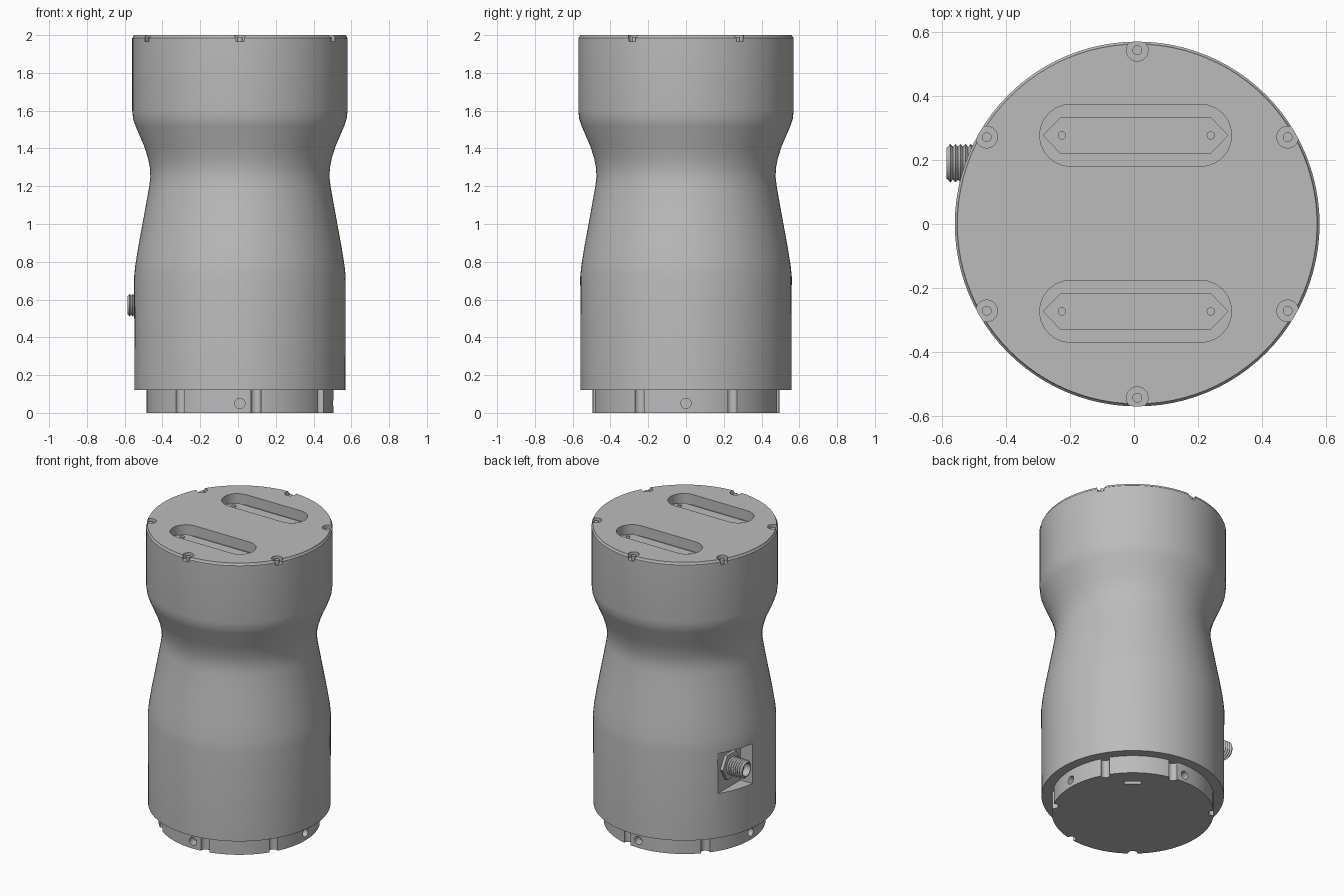
import bpy, bmesh, math
from mathutils import Matrix, Vector

if "Cube" in bpy.data.objects:
    bpy.data.objects.remove(bpy.data.objects["Cube"])

CX = 0.01  # body axis offset
grey = bpy.data.materials.new("machined_grey")
grey.use_nodes = True
grey.diffuse_color = (0.5, 0.5, 0.5, 1)
grey.node_tree.nodes["Principled BSDF"].inputs["Base Color"].default_value = (0.5, 0.5, 0.5, 1)


def add_lathe(bm, profile, segs=96, matrix=Matrix()):
    """Spin (radius, height) points around z, then place the result."""
    part = bmesh.new()
    verts = [part.verts.new((r, 0, z)) for r, z in profile]
    edges = [part.edges.new(pair) for pair in zip(verts, verts[1:])]
    bmesh.ops.spin(part, geom=verts + edges, cent=(0, 0, 0), axis=(0, 0, 1),
                   angle=math.tau, steps=segs)
    bmesh.ops.remove_doubles(part, verts=part.verts, dist=1e-5)
    bmesh.ops.recalc_face_normals(part, faces=part.faces)
    merge(bm, part, matrix)


def add_box(bm, low, high):
    low, high = Vector(low), Vector(high)
    matrix = Matrix.Translation((low + high) / 2) @ Matrix.Diagonal((*(high - low), 1))
    bmesh.ops.create_cube(bm, size=1, matrix=matrix)


def add_cylinder(bm, radius, depth, matrix, segs=24):
    bmesh.ops.create_cone(bm, cap_ends=True, segments=segs, radius1=radius,
                          radius2=radius, depth=depth, matrix=matrix)


def add_prism(bm, outline, z0, z1):
    part = bmesh.new()
    face = part.faces.new([part.verts.new((x, y, z0)) for x, y in outline])
    new = bmesh.ops.extrude_face_region(part, geom=[face])["geom"]
    bmesh.ops.translate(part, vec=(0, 0, z1 - z0),
                        verts=[v for v in new if isinstance(v, bmesh.types.BMVert)])
    bmesh.ops.recalc_face_normals(part, faces=part.faces)
    merge(bm, part, Matrix())


def merge(bm, part, matrix):
    part.transform(matrix)
    mesh = bpy.data.meshes.new("temp")
    part.to_mesh(mesh)
    part.free()
    bm.from_mesh(mesh)
    bpy.data.meshes.remove(mesh)


def finish(name, bm, cutter=None, angle=25):
    def link(label, source):
        mesh = bpy.data.meshes.new(label)
        source.to_mesh(mesh)
        source.free()
        obj = bpy.data.objects.new(label, mesh)
        bpy.context.collection.objects.link(obj)
        return obj
    obj = link(name, bm)
    obj.data.materials.append(grey)
    bpy.ops.object.select_all(action='DESELECT')
    obj.select_set(True)
    bpy.context.view_layer.objects.active = obj
    if cutter:
        tool = link(name + "_cutter", cutter)
        tool.hide_render = True
        tool.data.materials.append(grey)
        mod = obj.modifiers.new("cut", 'BOOLEAN')
        mod.object, mod.solver = tool, 'EXACT'
        bpy.ops.object.modifier_apply(modifier=mod.name)
        bpy.data.objects.remove(tool)
    bpy.ops.object.shade_smooth_by_angle(angle=math.radians(angle))
    return obj


def around(degrees, radius, z):
    a = math.radians(degrees)
    return Vector((CX + radius * math.cos(a), radius * math.sin(a), z))


def sideways(degrees, radius, z):
    """Place a z-axis shape so that it points outwards."""
    return (Matrix.Translation(around(degrees, radius, z))
            @ Matrix.Rotation(math.radians(degrees), 4, 'Z')
            @ Matrix.Rotation(math.pi / 2, 4, 'Y'))


screw_spots = [around(30 + 60 * i, 0.543, 0) for i in range(6)]
slot_ys = (0.277, -0.273)

# Waisted housing
body = bmesh.new()
add_lathe(body, [(0, 0.12), (0.558, 0.12), (0.56, 0.72), (0.554, 0.78), (0.538, 0.88),
                 (0.505, 1.06), (0.48, 1.2), (0.474, 1.25), (0.477, 1.3), (0.487, 1.35),
                 (0.506, 1.41), (0.553, 1.52), (0.565, 1.555), (0.57, 1.6), (0.57, 1.985),
                 (0.565, 1.99), (0.562, 2.0), (0, 2.0)],
          matrix=Matrix.Translation((CX, 0, 0)))
cut = bmesh.new()
for spot in screw_spots:
    add_cylinder(cut, 0.034, 0.08, Matrix.Translation((spot.x, spot.y, 2.005)))
for y in slot_ys:
    outline = []
    for end in (1, -1):
        for i in range(13):
            a = math.radians(-90 * end + 15 * i)
            outline.append((0.005 + 0.203 * end + 0.097 * math.cos(a), y + 0.097 * math.sin(a)))
    add_prism(cut, outline, 1.93, 2.05)
add_box(cut, (-0.7, 0.07, 0.42), (-0.455, 0.33, 0.69))
finish("housing", body, cut)

# Screws in the top
screws = bmesh.new()
for spot in screw_spots:
    add_cylinder(screws, 0.015, 0.03, Matrix.Translation((spot.x, spot.y, 1.975)))
finish("top_screws", screws)

# Six-sided inserts with pins inside the top slots
inserts = bmesh.new()
for y in slot_ys:
    add_prism(inserts, [(0.005 + sx * x, y + sy * 0.057) for sx, sy, x in
                        ((-1, -1, 0.235), (1, -1, 0.235), (1, 0, 0.29),
                         (1, 1, 0.235), (-1, 1, 0.235), (-1, 0, 0.29))], 1.92, 1.95)
    for x in (-0.225, 0.24):
        add_cylinder(inserts, 0.013, 0.03, Matrix.Translation((x, y, 1.945)), 16)
finish("slot_inserts", inserts)

# Base ring with vertical grooves, side holes and a slot underneath
base = bmesh.new()
add_lathe(base, [(0, 0), (0.495, 0), (0.495, 0.125), (0, 0.125)],
          matrix=Matrix.Translation((CX, 0, 0)))
cut = bmesh.new()
for degrees in (30, 80, 140, 230, 280, 330):
    add_cylinder(cut, 0.028, 0.4, Matrix.Translation(around(degrees, 0.49, 0.05)))
for degrees in (0, 90, 180, 270):
    add_cylinder(cut, 0.027, 0.1, sideways(degrees, 0.49, 0.05))
slot = around(50, 0.37, 0)
bmesh.ops.create_cube(cut, size=1, matrix=Matrix.Translation(slot)
                      @ Matrix.Rotation(math.radians(50), 4, 'Z')
                      @ Matrix.Diagonal((0.03, 0.1, 0.04, 1)))
finish("base_ring", base, cut)

# Square network socket on the side
socket = bmesh.new()
add_box(socket, (-0.548, -0.24, 0.42), (-0.42, 0.03, 0.68))
cut = bmesh.new()
add_box(cut, (-0.6, -0.2, 0.47), (-0.45, -0.03, 0.61))
add_box(cut, (-0.6, -0.155, 0.6), (-0.47, -0.075, 0.645))
for y in (-0.215, 0.005):
    for z in (0.445, 0.655):
        add_cylinder(cut, 0.012, 0.06, Matrix.Translation((CX - 0.56, y, z))
                     @ Matrix.Rotation(math.pi / 2, 4, 'Y'), 12)
finish("network_socket", socket, cut)

# Round threaded connector with a hexagonal nut
point_left = Matrix.Translation((-0.45, 0.19, 0.57)) @ Matrix.Rotation(-math.pi / 2, 4, 'Y')
thread = [(0, 0), (0.05, 0)]
for i in range(8):
    thread += [(0.06, 0.012 + 0.016 * i), (0.051, 0.02 + 0.016 * i)]
thread += [(0.048, 0.136), (0.042, 0.136), (0.042, 0.09), (0, 0.09)]
connector = bmesh.new()
add_lathe(connector, thread, 32, point_left)
finish("threaded_connector", connector)
nut = bmesh.new()
add_cylinder(nut, 0.095, 0.03, point_left @ Matrix.Translation((0, 0, 0.01)), 6)
finish("connector_nut", nut)
